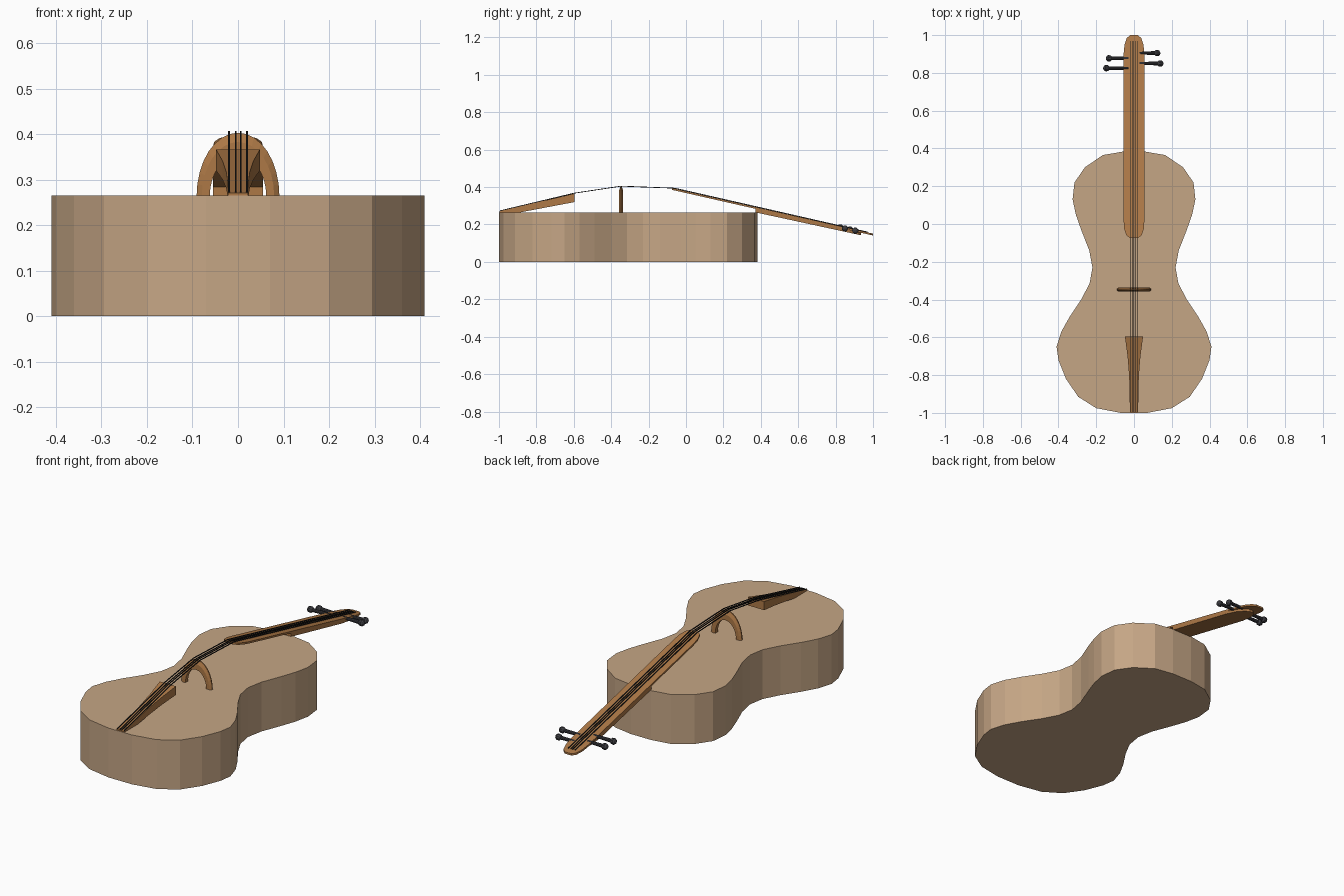
import bpy, bmesh, math

if "Cube" in bpy.data.objects:
    bpy.data.objects.remove(bpy.data.objects["Cube"])


def mat(name, rgb):
    m = bpy.data.materials.new(name)
    m.diffuse_color = (*rgb, 1)
    m.use_nodes = True
    m.node_tree.nodes["Principled BSDF"].inputs["Base Color"].default_value = m.diffuse_color
    return m


TAN = mat("pale_wood", (0.56, 0.38, 0.235))
BROWN = mat("brown_wood", (0.42, 0.19, 0.062))
GREY = mat("dark_grey", (0.045, 0.045, 0.052))
BLACK = mat("string_black", (0.012, 0.012, 0.012))


def finish(bm, name, material):
    bmesh.ops.recalc_face_normals(bm, faces=bm.faces)
    me = bpy.data.meshes.new(name)
    bm.to_mesh(me)
    bm.free()
    me.materials.append(material)
    ob = bpy.data.objects.new(name, me)
    bpy.context.collection.objects.link(ob)
    return ob


def loft(name, loops, material):
    """Skin a row of equal-length loops and cap both ends."""
    bm = bmesh.new()
    rows = [[bm.verts.new(p) for p in loop] for loop in loops]
    n = len(rows[0])
    for a, b in zip(rows, rows[1:]):
        for i in range(n):
            j = (i + 1) % n
            bm.faces.new((a[i], a[j], b[j], b[i]))
    bm.faces.new(rows[0])
    bm.faces.new(rows[-1])
    return finish(bm, name, material)


def mirrored(half):
    return half + [(-x, y) for x, y in reversed(half)]


def plate(name, half, bottom, top, material):
    """Mirrored outline between two height functions of y."""
    pts = mirrored(half)
    return loft(name, [[(x, y, f(y)) for x, y in pts] for f in (bottom, top)], material)


def board_top(y):
    return 0.395 - 0.227 * (y + 0.075)


# body: waisted outline with flat-faced sides
body = [(0.07, -1.0), (0.20, -0.975), (0.295, -0.915), (0.36, -0.82), (0.40, -0.72),
        (0.41, -0.65), (0.385, -0.57), (0.34, -0.49), (0.28, -0.40), (0.235, -0.315),
        (0.22, -0.23), (0.237, -0.14), (0.28, -0.03), (0.308, 0.05), (0.325, 0.13),
        (0.315, 0.22), (0.26, 0.30), (0.165, 0.365), (0.06, 0.383)]
plate("body", body, lambda y: 0.0, lambda y: 0.265, TAN)

# fingerboard and neck, sloping down to the head
board = [(0.02, -0.075), (0.04, -0.06), (0.052, -0.025), (0.055, 0.02), (0.055, 0.9),
         (0.05, 0.95), (0.038, 0.985), (0.02, 1.0)]
plate("fingerboard", board, lambda y: board_top(y) - 0.01, board_top, BROWN)
neck = [(0.055, 0.372), (0.055, 0.8), (0.047, 0.87), (0.028, 0.92), (0.01, 0.935)]
plate("neck", neck, lambda y: board_top(y) - 0.029 + 0.01 * (y - 0.37),
      lambda y: board_top(y) - 0.009, BROWN)

# tailpiece: flared wedge rising from the body end
loops = []
for y, w in ((-0.998, 0.022), (-0.89, 0.023), (-0.8, 0.026), (-0.7, 0.034), (-0.595, 0.048)):
    top = 0.27 + 0.096 * (y + 1) / 0.405
    low = 0.264 + 0.056 * max(0, y + 0.89) / 0.295
    loops.append([(-w, y, low), (w, y, low), (w, y, top), (-w, y, top)])
loft("tailpiece", loops, BROWN)

# bridge: arch with a thin outer edge
loops = []
STEPS = 16
for i in range(STEPS + 1):
    a = math.pi * i / STEPS
    loop = []
    for f, t in ((0, 0.011), (0.6, 0.011), (1, 0.003), (1, -0.003), (0.6, -0.011), (0, -0.011)):
        rx = 0.062 + 0.029 * f
        rz = 0.088 + 0.051 * f
        loop.append((rx * math.cos(a), -0.347 + t, 0.264 + rz * math.sin(a)))
    loops.append(loop)
loft("bridge", loops, BROWN)

# strings: thin strips over tailpiece, bridge and fingerboard
path = [(-0.995, 0.273), (-0.6, 0.367), (-0.347, 0.405), (-0.06, 0.394),
        (0.97, board_top(0.97) + 0.002)]
R = 0.002
for k, x in enumerate((-0.02, -0.005, 0.006, 0.02)):
    loops = [[(x - R, y, z - R), (x + R, y, z - R), (x + R, y, z + R), (x - R, y, z + R)]
             for y, z in path]
    loft(f"string_{k + 1}", loops, BLACK)

# tuning pegs: tapered shaft with a ball end, two on each side
for k, (y, x) in enumerate(((0.905, 0.123), (0.85, 0.14), (0.877, -0.133), (0.825, -0.147))):
    z = board_top(y) - 0.006
    s = math.copysign(1, x)
    loops = []
    for d, r in ((0.03, 0.008), (abs(x) - 0.015, 0.01), (abs(x) - 0.008, 0.016),
                 (abs(x) + 0.004, 0.017), (abs(x) + 0.012, 0.012), (abs(x) + 0.016, 0.004)):
        loops.append([(s * d, y + r * math.cos(i * math.pi / 5), z + r * math.sin(i * math.pi / 5))
                      for i in range(10)])
    loft(f"tuning_peg_{k + 1}", loops, GREY)
